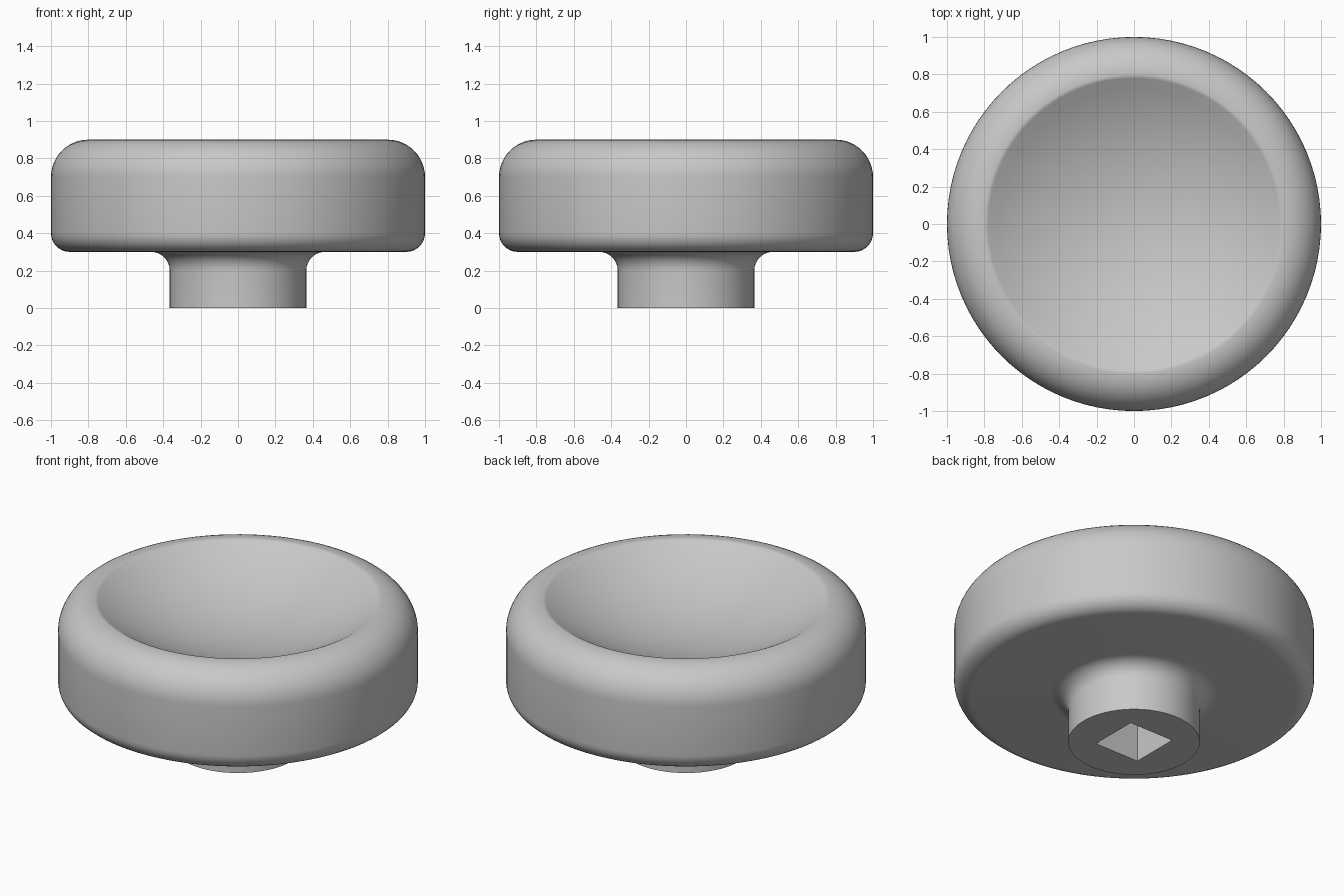
import bpy, bmesh
from math import sin, cos, radians
from mathutils import Vector

old = bpy.data.objects.get("Cube")
if old:
    bpy.data.objects.remove(old, do_unlink=True)

SEGMENTS = 96
SLOPE = 32          # steepness of the dish at its edge, in degrees
LIP = 0.04          # rounding radius of the dish edge


def arc(r, z, radius, start, end, steps):
    """Points on an arc around (r, z), angles in degrees."""
    angles = [radians(start + (end - start) * i / steps) for i in range(steps + 1)]
    return [(r + radius * cos(a), z + radius * sin(a)) for a in angles]


# Grey material
grey = bpy.data.materials.new("plain grey")
grey.use_nodes = True
colour = (0.58, 0.58, 0.58, 1)
grey.diffuse_color = colour
grey.node_tree.nodes["Principled BSDF"].inputs["Base Color"].default_value = colour

# Profile from the stem's foot, round the cap, down into the dish
profile = [(0, 0), (0.365, 0)]
profile += arc(0.465, 0.2, 0.1, 180, 90, 8)           # fillet under the cap
profile += arc(0.9, 0.4, 0.1, -90, 0, 8)              # lower edge
profile += arc(0.8, 0.7, 0.2, 0, 90, 12)              # upper edge
lip = arc(0.8, 0.9 - LIP, LIP, 90, 90 + SLOPE, 5)     # inner lip
profile += lip[1:]
edge_r, edge_z = lip[-1]
dish_radius = edge_r / sin(radians(SLOPE))
dish_z = edge_z + dish_radius * cos(radians(SLOPE))
profile += arc(0, dish_z, dish_radius, SLOPE - 90, -90, 14)[1:]

# Revolve the profile into the knob
bm = bmesh.new()
verts = [bm.verts.new((r, 0, z)) for r, z in profile]
edges = [bm.edges.new(pair) for pair in zip(verts, verts[1:])]
bmesh.ops.spin(bm, geom=verts + edges, cent=(0, 0, 0), axis=(0, 0, 1),
               angle=radians(360), steps=SEGMENTS, use_merge=True)
bmesh.ops.remove_doubles(bm, verts=bm.verts, dist=0.0005)
# Merge the fan under the stem into one flat face
foot = [f for f in bm.faces if all(v.co.z < 0.001 for v in f.verts)]
bmesh.ops.dissolve_faces(bm, faces=foot, use_verts=True)
bmesh.ops.recalc_face_normals(bm, faces=bm.faces)
mesh = bpy.data.meshes.new("knob")
bm.to_mesh(mesh)
bm.free()
knob = bpy.data.objects.new("knob", mesh)
bpy.context.collection.objects.link(knob)
mesh.materials.append(grey)

# Square socket in the foot of the stem
bpy.ops.mesh.primitive_cube_add(size=1)
cutter = bpy.context.object
cutter.name = "socket_cutter"
cutter.scale = Vector((0.3, 0.3, 0.7))
cutter.hide_render = True
cutter.data.materials.append(grey)

cut = knob.modifiers.new("socket", "BOOLEAN")
cut.operation = "DIFFERENCE"
cut.solver = "EXACT"
cut.object = cutter
bpy.ops.object.select_all(action="DESELECT")
bpy.context.view_layer.objects.active = knob
knob.select_set(True)
bpy.ops.object.modifier_apply(modifier=cut.name)
bpy.data.objects.remove(cutter, do_unlink=True)
bpy.ops.object.shade_smooth_by_angle(angle=radians(35))
